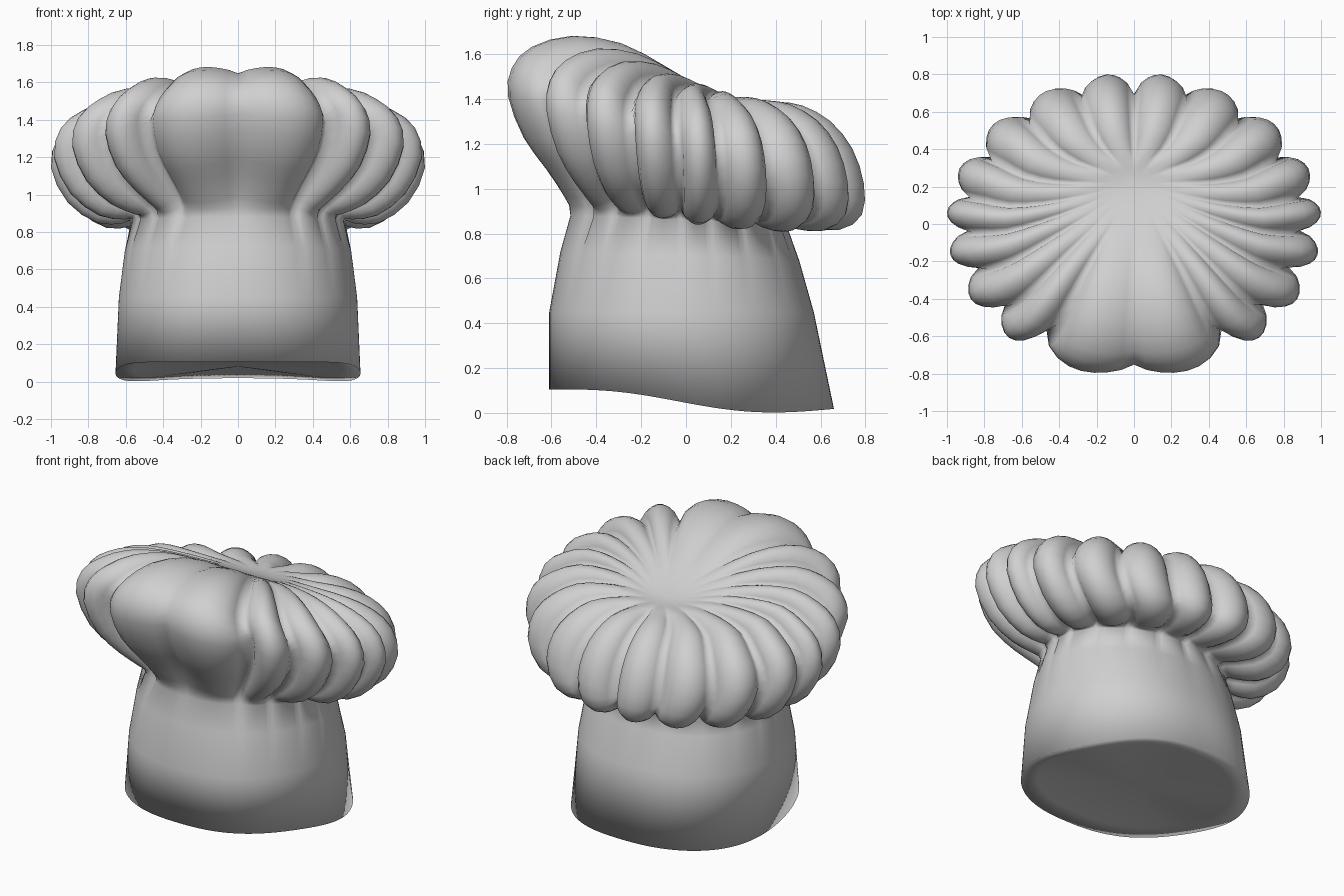
import bpy, bmesh, math

cube = bpy.data.objects.get("Cube")
if cube:
    bpy.data.objects.remove(cube, do_unlink=True)


def flat_material(name, color):
    mat = bpy.data.materials.new(name)
    mat.use_nodes = True
    mat.diffuse_color = color
    mat.node_tree.nodes["Principled BSDF"].inputs["Base Color"].default_value = color
    return mat


# Rings from brim to crown: side x, y, z, then front y, z, then back y, z
RINGS = [
    (.655, 0, .045, -.61, .105, .66, .018),
    (.637, 0, .45, -.61, .45, .57, .45),
    (.605, 0, .7, -.56, .72, .505, .68),
    (.57, 0, .86, -.52, .88, .45, .84),
    (.62, 0, .86, -.55, .97, .55, .83),
    (.75, 0, .87, -.63, 1.1, .69, .83),
    (.9, 0, .98, -.73, 1.24, .78, .89),
    (.985, 0, 1.16, -.8, 1.42, .785, 1.02),
    (.95, 0, 1.31, -.785, 1.54, .735, 1.17),
    (.84, 0, 1.4, -.7, 1.63, .64, 1.29),
    (.69, 0, 1.46, -.52, 1.68, .52, 1.36),
    (.5, .04, 1.47, -.3, 1.65, .42, 1.38),
    (.3, .1, 1.45, -.1, 1.55, .35, 1.39),
    (.12, .17, 1.41, .07, 1.45, .27, 1.39),
]
NECK = 3
STEPS = 8

# Pleat creases on the left half (angle, depth), mirrored to the right half
half = [(-90, .5), (-57, 1.2), (-39, 1), (-20, 1), (-3, .9),
        (12, .8), (31, .9), (52, .8), (72, .7), (90, .9)]
creases = half + [(180 - a, d) for a, d in reversed(half[:-1])]

# Angle and puffiness of every column around the hat
columns = []
for (a0, d0), (a1, d1) in zip(creases, creases[1:]):
    for i in range(STEPS):
        u = i / STEPS
        crease = (1 - u) * d0 + u * d1
        puff = 1 - crease * (1 - math.sin(math.pi * u) ** .65)
        columns.append((math.radians(a0 + u * (a1 - a0)), puff))
n = len(columns)


def blend(side, front, back, s):
    return side + (back - front) / 2 * s + ((back + front) / 2 - side) * s * s


def ring_point(ring, angle, squareness):
    x, y, z, fy, fz, by, bz = ring
    c, s = math.cos(angle), math.sin(angle)
    wide = math.copysign(abs(c) ** squareness, c)
    return (x * wide, blend(y, fy, by, s), blend(z, fz, bz, s))


def midway(k):
    """Smooth ring halfway between ring k and the next one."""
    after = RINGS[min(k + 2, len(RINGS) - 1)]
    return [(9 * (b + c) - a - d) / 16
            for a, b, c, d in zip(RINGS[k - 1], RINGS[k], RINGS[k + 1], after)]


def add_ring(ring, squareness):
    return [bm.verts.new(ring_point(ring, a, squareness)) for a, p in columns]


def bridge(low, high):
    for i in range(n):
        j = (i + 1) % n
        bm.faces.new((low[i], low[j], high[j], high[i]))


def close(row, point):
    centre = bm.verts.new(point)
    for i in range(n):
        bm.faces.new((row[i], row[(i + 1) % n], centre))


# Band and puffed crown as one continuous cloth shell
bm = bmesh.new()
levels = []
for k, ring in enumerate(RINGS):
    levels.append((k, ring))
    if NECK <= k < len(RINGS) - 1:
        levels.append((k + .5, midway(k)))
grid = [add_ring(ring, .82 + .06 * min(k, NECK)) for k, ring in levels]
brim = grid[0]
for v, (a, puff) in zip(brim, columns):
    v.co.z -= .024 * math.sin(math.pi * math.sin(a))
for low, high in zip(grid, grid[1:]):
    bridge(low, high)
close(grid[-1], (0, .2, 1.4))
bm.normal_update()

# Press the creases in and swell the pleats out along the surface normals
moves = []
for (k, ring), row in zip(levels, grid):
    t = (k - NECK + .5) / 9.7
    depth = .12 * math.sin(math.pi * t) if 0 < t < 1 else 0
    for v, (a, puff) in zip(row, columns):
        moves.append((v, v.normal * depth * (puff * 1.15 - 1)))
for v, offset in moves:
    v.co += offset

# Slightly hollowed underside closing the brim
hollow = [bm.verts.new((v.co.x * .85, v.co.y * .85, v.co.z + .02)) for v in brim]
bridge(hollow, brim)
close(hollow[::-1], (0, 0, .08))

mesh = bpy.data.meshes.new("pleated_hat")
bm.to_mesh(mesh)
bm.free()
hat = bpy.data.objects.new("pleated_hat", mesh)
bpy.context.collection.objects.link(hat)
mesh.materials.append(flat_material("white cloth", (.63, .63, .63, 1)))

# Soft shading all over, including the brim
for poly in mesh.polygons:
    poly.use_smooth = True
